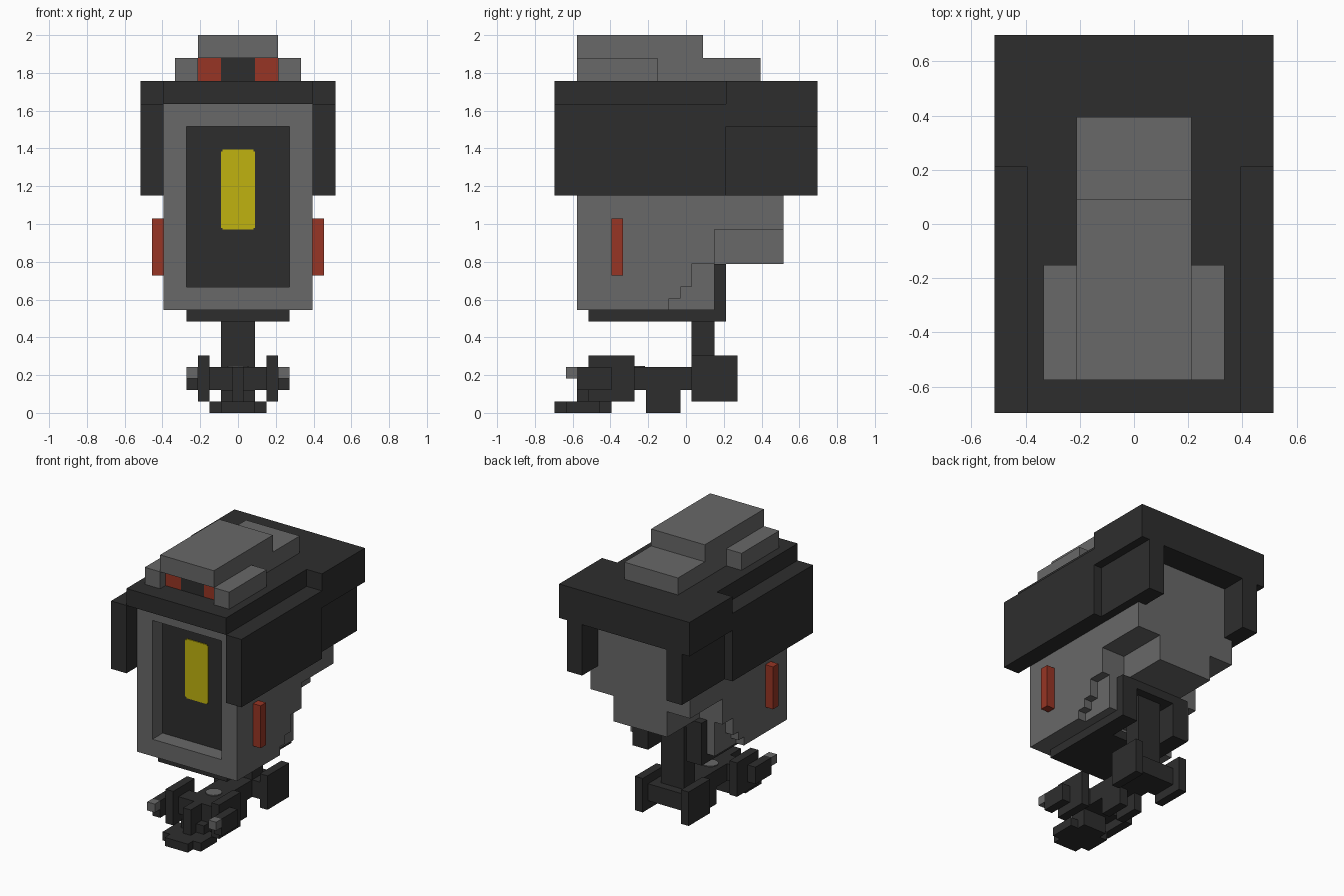
import bpy, bmesh, math

if "Cube" in bpy.data.objects:
    bpy.data.objects.remove(bpy.data.objects["Cube"], do_unlink=True)

U = 2 / 33  # size of one block


def material(name, rgb):
    m = bpy.data.materials.new(name)
    m.use_nodes = True
    m.diffuse_color = (*rgb, 1)
    bsdf = m.node_tree.nodes["Principled BSDF"]
    bsdf.inputs["Base Color"].default_value = (*rgb, 1)
    bsdf.inputs["Roughness"].default_value = 0.8
    return m


GREY = material("mid grey", (0.138, 0.138, 0.138))
DARK = material("charcoal", (0.027, 0.027, 0.027))
RED = material("rust red", (0.31, 0.036, 0.018))
YELLOW = material("yellow", (0.53, 0.45, 0.005))


def finish(name, bm, mat):
    bmesh.ops.scale(bm, vec=(U, U, U), verts=bm.verts)
    bmesh.ops.recalc_face_normals(bm, faces=bm.faces)
    me = bpy.data.meshes.new(name)
    bm.to_mesh(me)
    bm.free()
    me.materials.append(mat)
    ob = bpy.data.objects.new(name, me)
    bpy.context.collection.objects.link(ob)
    return ob


def boxes(name, mat, *parts, mirror=False):
    """Boxes given as (x0, x1, y0, y1, z0, z1) in blocks, optionally mirrored in x."""
    bm = bmesh.new()
    parts = list(parts)
    if mirror:
        parts += [(-b, -a, *rest) for a, b, *rest in parts]
    for x0, x1, y0, y1, z0, z1 in parts:
        for v in bmesh.ops.create_cube(bm, size=1)["verts"]:
            v.co = (x0 if v.co.x < 0 else x1, y0 if v.co.y < 0 else y1,
                    z0 if v.co.z < 0 else z1)
    return finish(name, bm, mat)


def extrude_x(name, mat, profile, half):
    """Side profile of (y, z) points swept across the width."""
    bm = bmesh.new()
    face = bm.faces.new([bm.verts.new((-half, y, z)) for y, z in profile])
    ext = bmesh.ops.extrude_face_region(bm, geom=[face])["geom"]
    moved = [g for g in ext if isinstance(g, bmesh.types.BMVert)]
    bmesh.ops.translate(bm, vec=(2 * half, 0, 0), verts=moved)
    return finish(name, bm, mat)


# Main body with its stepped underside
extrude_x("body", GREY, [(-7.5, 9), (-1.5, 9), (-1.5, 10), (-.5, 10), (-.5, 11),
                         (.5, 11), (.5, 13), (2.5, 13), (2.5, 16), (8.5, 16),
                         (8.5, 27), (-7.5, 27)], 6.5)
boxes("body_rear_block", GREY, (-3.5, 3.5, 2, 8.5, 13, 16))
boxes("body_lower_side", GREY, (4.5, 5.5, -2, 2.5, 9, 13), mirror=True)

# Front frame around the sunken panel
boxes("front_frame", GREY, (-6.5, -4.5, -9.5, -7.5, 9, 27), (4.5, 6.5, -9.5, -7.5, 9, 27),
      (-4.5, 4.5, -9.5, -7.5, 9, 11), (-4.5, 4.5, -9.5, -7.5, 25, 27))
boxes("front_panel", DARK, (-4.5, 4.5, -7.6, -7.5, 11, 25))
boxes("front_lamp", YELLOW, (-1.5, 1.5, -7.7, -7.6, 16.15, 22.85),
      (-1.35, 1.35, -7.7, -7.6, 16, 16.15), (-1.35, 1.35, -7.7, -7.6, 22.85, 23))

# Raised red bar on each side
boxes("side_bar", RED, (6.5, 7.5, -6.5, -5.5, 12, 17), mirror=True)

# Hood: roof, rear roof, long side panels and rear flaps
boxes("hood_roof", DARK, (-6.5, 6.5, -11.5, 11.5, 27, 29))
boxes("hood_rear", DARK, (-8.5, 8.5, 3.5, 11.5, 25, 29))
boxes("hood_side_panel", DARK, (6.5, 8.5, -11.5, 3.5, 19, 27), mirror=True)
boxes("hood_rear_flap", DARK, (6.5, 7.5, 3.5, 11.5, 19, 25),
      (5.5, 6.5, 8.5, 11.5, 19, 25), mirror=True)

# Top housing with red eyes set under its front lip
boxes("top_housing", GREY, (-3.5, 3.5, -8.4, 6.5, 29, 31), (-3.5, 3.5, -9.5, 1.5, 31, 33))
boxes("top_side_pod", GREY, (3.5, 5.5, -9.5, -2.5, 29, 31), mirror=True)
boxes("eye", RED, (1.5, 3.5, -8.5, -8.4, 29, 31), mirror=True)
boxes("eye_bridge", DARK, (-1.5, 1.5, -8.5, -8.4, 29, 31))

# Dark underside: base plate and an open rear housing round the neck
boxes("base_plate", DARK, (-4.5, 4.5, -8.5, -.5, 8, 9))
boxes("neck_housing", DARK, (2.5, 4.5, -.5, 3.5, 8, 13), mirror=True)
boxes("neck_housing_top", DARK, (-2.5, 2.5, .5, 3.5, 12, 13))
boxes("neck", DARK, (-1.5, 1.5, .5, 2.5, 2, 12))

# Undercarriage: spine, axles and side plates
boxes("spine", DARK, (-1.5, 1.5, -7.5, 2.5, 2, 4))
boxes("axle", DARK, (-2.5, 2.5, .5, 3.5, 2, 4), (-2.5, 2.5, -7.5, -5.5, 2, 4))
boxes("rear_side_plate", DARK, (2.5, 3.5, .5, 4.5, 1, 5), mirror=True)
boxes("front_side_plate", DARK, (2.5, 3.5, -8.5, -4.5, 1, 5), mirror=True)

# Claws with grey tips
boxes("claw", DARK, (3.5, 4.5, -9.5, -6.5, 2, 4), mirror=True)
boxes("claw_tip", GREY, (3.5, 4.5, -10.5, -9.5, 3, 4), mirror=True)

# Front toe and middle foot
boxes("front_toe", DARK, (-1.5, 1.5, -11.5, -6.5, 0, 1), (-2.5, 2.5, -10.5, -7.5, 0, 1),
      (-1.5, 1.5, -8.5, -6.5, 1, 2), (-.5, .5, -9.5, -7.5, 1, 4))
boxes("middle_foot", DARK, (.5, 1.5, -3.5, -.5, 0, 2), mirror=True)

# Grey round plate on the spine
bm = bmesh.new()
bmesh.ops.create_cone(bm, cap_ends=True, segments=12, radius1=.9, radius2=.9, depth=.1)
bmesh.ops.translate(bm, vec=(0, -4.5, 4.05), verts=bm.verts)
finish("spine_cap", bm, GREY)
